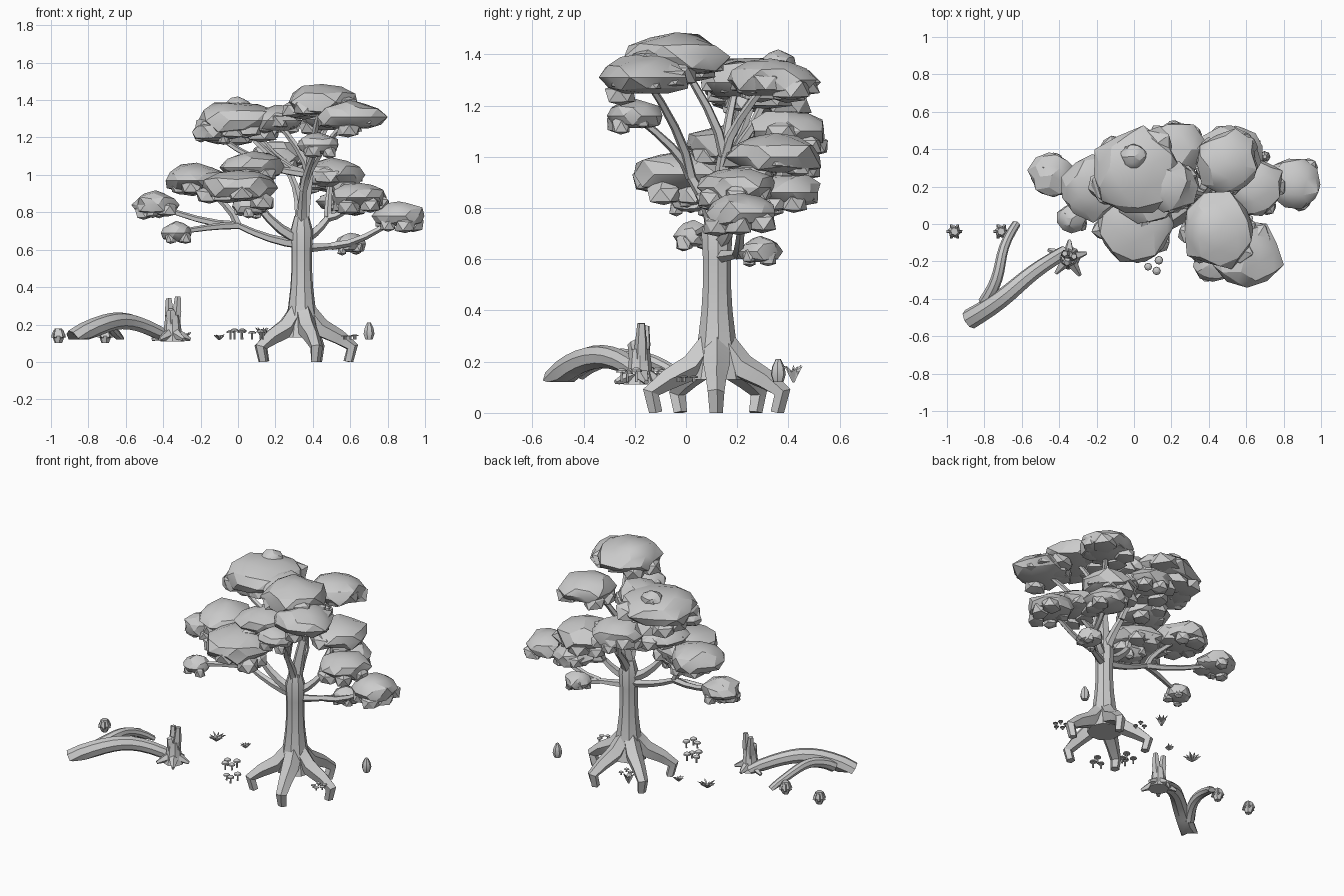
import bpy, bmesh, math, random
from mathutils import Vector, Matrix, noise

random.seed(4)
cube = bpy.data.objects.get("Cube")
if cube:
    bpy.data.objects.remove(cube, do_unlink=True)

tone = (0.6, 0.6, 0.6, 1)
grey = bpy.data.materials.new("plain_grey")
grey.use_nodes = True
grey.diffuse_color = tone
grey.node_tree.nodes["Principled BSDF"].inputs["Base Color"].default_value = tone

GROUND = 0.12


def finish(bm, name, angle=30):
    """Turn a bmesh into a shaded object."""
    bmesh.ops.recalc_face_normals(bm, faces=bm.faces)
    mesh = bpy.data.meshes.new(name)
    bm.to_mesh(mesh)
    bm.free()
    mesh.materials.append(grey)
    item = bpy.data.objects.new(name, mesh)
    bpy.context.collection.objects.link(item)
    bpy.ops.object.select_all(action='DESELECT')
    item.select_set(True)
    bpy.context.view_layer.objects.active = item
    bpy.ops.object.shade_smooth_by_angle(angle=math.radians(angle))


def heading(angle):
    return Vector((math.cos(angle), math.sin(angle), 0))


def around(count, start=0.0):
    """Evenly spaced angles round a full turn."""
    return [start + math.tau * k / count for k in range(count)]


def tube(bm, path, radii, sides=6):
    """Tapered tube along a path, capped at both ends."""
    rings, side = [], None
    last = len(path) - 1
    for i, (point, radius) in enumerate(zip(path, radii)):
        along = (path[min(i + 1, last)] - path[max(i - 1, 0)]).normalized()
        if side is None:
            side = along.orthogonal()
        side = (side - along * side.dot(along)).normalized()
        up = along.cross(side)
        rings.append([bm.verts.new(point + radius * (side * math.cos(a) + up * math.sin(a)))
                      for a in around(sides)])
    for lower, upper in zip(rings, rings[1:]):
        for k in range(sides):
            n = (k + 1) % sides
            bm.faces.new((lower[k], lower[n], upper[n], upper[k]))
    bm.faces.new(rings[0])
    bm.faces.new(rings[-1])


def spokes(bm, centre, angle, bends, radii, sides=5):
    """Tube leaving a centre in one direction, through pairs of reach and height."""
    tube(bm, [centre + heading(angle) * out + Vector((0, 0, z)) for out, z in bends], radii, sides)


def lathe(bm, spot, profile, sides=7):
    """Upright solid from pairs of height and radius above a spot."""
    tube(bm, [spot + Vector((0, 0, height)) for height, radius in profile],
         [radius for height, radius in profile], sides)


def blob(bm, centre, size, detail=2, rough=0.22):
    """Flattened, chiselled leaf mass."""
    seed = Vector([random.uniform(-50, 50) for axis in range(3)])
    spin = Matrix.Rotation(random.uniform(0, math.tau), 3, 'Z')
    tall = size * 0.3 + 0.035
    for vert in bmesh.ops.create_icosphere(bm, subdivisions=detail, radius=1)["verts"]:
        p = vert.co * (1 + rough * noise.noise(vert.co * 2 + seed))
        p.z = max(p.z, -0.7)
        p = spin @ p
        vert.co = centre + Vector((p.x * size, p.y * size, p.z * tall))


def foliage(name, centre, size):
    """One main leaf mass with smaller ones tucked round and under its rim."""
    bm = bmesh.new()
    blob(bm, centre, size)
    for angle in around(round(size * 30) + 2, random.random()):
        offset = heading(angle) * size * random.uniform(0.5, 0.75)
        offset.z = -size * random.uniform(0, 0.4)
        blob(bm, centre + offset, size * random.uniform(0.3, 0.5), 1, 0.3)
    finish(bm, name, 24)


def limb(bm, start, end, thick):
    """Bent branch: steep ones climb first, flat ones spread first."""
    reach = end - start
    steep = reach.z > reach.xy.length
    steps = [k / 4 for k in range(5)]
    path = []
    for t in steps:
        out, rise = (t ** 1.5, t) if steep else (t, t ** 1.7)
        path.append(start + Vector((reach.x * out, reach.y * out, reach.z * rise)))
    tube(bm, path, [thick * (1 - t * 0.4) for t in steps], 5)


def arch(bm, start, end, height, thick):
    """Bent, slightly wavy log rising between two points."""
    steps = [k / 10 for k in range(11)]
    path = [start.lerp(end, t) + Vector((0.015 * math.sin(math.tau * t), 0, height * math.sin(math.pi * t) ** 0.8))
            for t in steps]
    tube(bm, path, [thick * (1 - t / 3) for t in steps], 8)


# Trunk, waisted in the middle
bm = bmesh.new()
foot = Vector((0.34, 0.12, 0))
lathe(bm, foot, [(z / 10, 0.055 + 0.3 * (z / 10 - 0.55) ** 2) for z in (1.3, 2, 3, 4, 5, 6, 7)] + [(0.78, 0.04)], 9)
finish(bm, "trunk")

# Five roots reach out, bend at a knee and drop to the ground
bm = bmesh.new()
for angle in around(5, math.radians(-1)):
    spokes(bm, foot, angle, [(0.03, 0.27), (0.1, 0.18), (0.2, 0.13), (0.27, 0.08), (0.25, 0)],
           [0.05, 0.055, 0.043, 0.035, 0.028])
for vert in bm.verts:
    vert.co.z = max(vert.co.z, 0)
finish(bm, "roots")

# Main boughs: where each leaves the trunk, where it divides, and its thickness
boughs = {
    "upper": (0.68, (0.38, 0.15, 1), 0.045),
    "front": (0.68, (0.35, 0.02, 0.92), 0.032),
    "back": (0.66, (0.32, 0.26, 0.88), 0.035),
    "left": (0.66, (0.12, 0.08, 0.82), 0.035),
    "low_left": (0.63, (0, 0.12, 0.73), 0.028),
    "right": (0.66, (0.48, 0.19, 0.77), 0.032),
    "low_right": (0.61, (0.5, 0.2, 0.62), 0.028),
}
# Leaf masses: carrying bough, centre and half width
crowns = {
    "crown_top": ("upper", 0.45, -0.04, 1.39, 0.2),
    "crown_front": ("front", 0.6, -0.16, 1.31, 0.18),
    "crown_front_under": ("front", 0.43, -0.2, 1.16, 0.11),
    "crown_left": ("upper", 0, 0.28, 1.29, 0.23),
    "crown_left_tip": ("upper", 0, 0.36, 1.36, 0.07),
    "crown_left_under": ("upper", -0.14, 0.2, 1.23, 0.1),
    "crown_middle": ("upper", 0.2, 0.2, 1.29, 0.14),
    "crown_back": ("upper", 0.5, 0.33, 1.3, 0.17),
    "middle_back": ("back", 0.22, 0.4, 1.1, 0.16),
    "middle_back_right": ("right", 0.5, 0.35, 1, 0.18),
    "middle_centre": ("left", 0.08, 0.17, 1.04, 0.17),
    "middle_front": ("left", 0, 0, 0.93, 0.21),
    "middle_front_under": ("left", 0.06, 0.03, 0.83, 0.09),
    "middle_left": ("low_left", -0.22, 0.2, 0.97, 0.17),
    "low_left": ("low_left", -0.44, 0.26, 0.84, 0.12),
    "low_left_sprig": ("low_left", -0.33, 0.03, 0.69, 0.08),
    "low_right": ("right", 0.65, 0.2, 0.88, 0.15),
    "low_right_back": ("right", 0.56, 0.4, 0.86, 0.13),
    "low_right_end": ("low_right", 0.86, 0.22, 0.78, 0.14),
    "low_right_sprig": ("low_right", 0.6, 0.29, 0.63, 0.08),
}
branches = bmesh.new()
for z, joint, thick in boughs.values():
    limb(branches, Vector((foot.x, foot.y, z)), Vector(joint), thick)
for name, (bough, x, y, z, size) in crowns.items():
    centre = Vector((x, y, z))
    foliage(name, centre, size)
    limb(branches, Vector(boughs[bough][1]), centre, 0.022)
finish(branches, "branches")

# Fallen log with its side limb, cut off by the ground
bm = bmesh.new()
arch(bm, Vector((-0.88, -0.51, GROUND)), Vector((-0.37, -0.15, GROUND)), 0.1, 0.055)
arch(bm, Vector((-0.8, -0.42, 0.16)), Vector((-0.63, 0, GROUND)), 0.08, 0.035)
for vert in bm.verts:
    vert.co.z = max(vert.co.z, GROUND)
finish(bm, "fallen_log", 40)

# Broken stump with two tall splinters and low roots
bm = bmesh.new()
stump = Vector((-0.35, -0.18, 0))
lathe(bm, stump, [(0.11, 0.065), (0.15, 0.05), (0.25, 0.038)], 8)
for angle, tip in zip(around(3, 0.2), (0.35, 0.34, 0.28)):
    spokes(bm, stump, angle, [(0.015, 0.2), (0.025, 0.27), (0.03, tip)], [0.028, 0.025, 0.016])
for angle in around(5, -1):
    length = random.uniform(0.08, 0.12)
    spokes(bm, stump, angle, [(length * t, 0.16 - t / 25) for t in (0, 0.5, 1)], [0.035, 0.025, 0.01])
finish(bm, "broken_stump")

# Two small pods, each with a ring of leaves
for name, x in (("left_pod", -0.96), ("right_pod", -0.71)):
    bm = bmesh.new()
    pod = Vector((x, -0.04, 0.1))
    lathe(bm, pod, [(0, 0.02), (0.04, 0.035), (0.08, 0.02)], 6)
    for angle in around(6):
        spokes(bm, pod, angle, [(0.02, 0.07), (0.035, 0.03)], [0.008, 0.01], 4)
    finish(bm, name)

# Mushrooms in clumps: centre, tallest height and count
clumps = {
    "front_mushrooms": (0.11, -0.23, 0.06, 3),
    "left_mushrooms": (0, -0.08, 0.06, 4),
    "right_mushrooms": (0.6, 0, 0.03, 5),
    "back_mushrooms": (0.22, 0.32, 0.03, 3),
}
for name, (x, y, tall, count) in clumps.items():
    bm = bmesh.new()
    for angle in around(count, 1):
        spot = Vector((x, y, GROUND)) + heading(angle) * random.uniform(0.02, 0.05)
        top = tall * random.uniform(0.7, 1)
        cap = 0.012 + top / 5
        lathe(bm, spot, [(0, 0.006), (top * 0.8, 0.005)], 5)
        lathe(bm, spot, [(top * 0.7, cap), (top * 0.85, cap * 0.9), (top, cap / 3)], 8)
    finish(bm, name)

# Grass and spreading plants: place, reach, height and blades
plants = {
    "grass_tuft": (0.13, 0.42, 0.04, 0.07, 14),
    "small_plant": (-0.1, 0.22, 0.04, 0.03, 9),
    "leafy_plant": (-0.3, 0.2, 0.06, 0.04, 10),
}
for name, (x, y, reach, tall, count) in plants.items():
    bm = bmesh.new()
    for angle in around(count):
        s = random.uniform(0.6, 1)
        spokes(bm, Vector((x, y, GROUND)), angle, [(0, 0), (reach * s / 2, tall * s * 0.7), (reach * s, tall * s)],
               [0.005, 0.008, 0.001], 3)
    finish(bm, name)

# Standing stone
bm = bmesh.new()
lathe(bm, Vector((0.7, 0.36, GROUND)), [(0, 0.02), (0.03, 0.03), (0.06, 0.025), (0.09, 0.01)])
finish(bm, "standing_stone")
